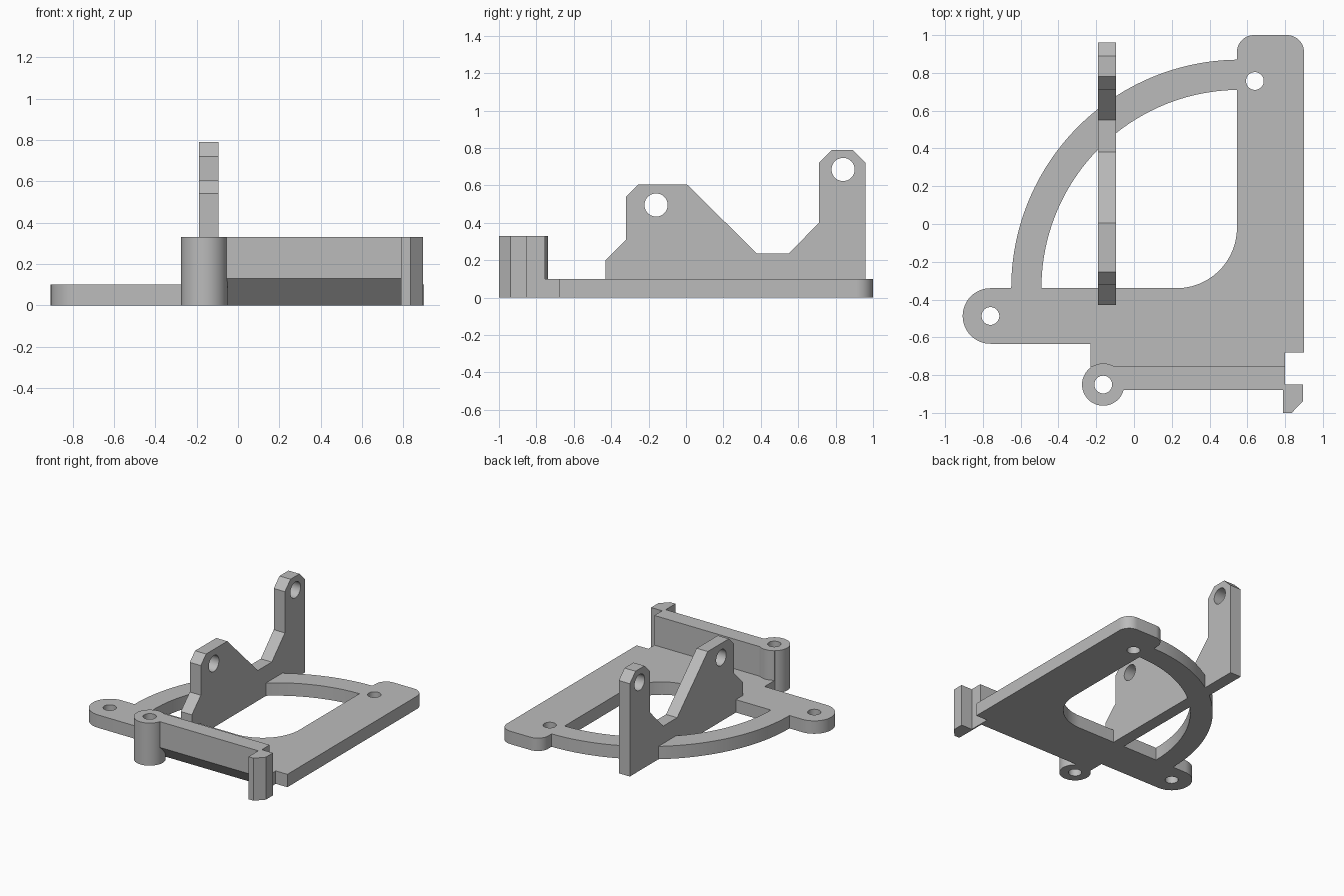
import bpy, bmesh, math
from mathutils import Matrix

cube = bpy.data.objects.get("Cube")
if cube:
    bpy.data.objects.remove(cube, do_unlink=True)

# Single plain grey material
grey = bpy.data.materials.new("plain_grey")
grey.use_nodes = True
colour = (0.5, 0.5, 0.5, 1)
grey.diffuse_color = colour
grey.node_tree.nodes["Principled BSDF"].inputs["Base Color"].default_value = colour


def arc(cx, cy, r, start, end, steps=16):
    angles = [math.radians(start + (end - start) * i / steps) for i in range(steps + 1)]
    return [(cx + r * math.cos(a), cy + r * math.sin(a)) for a in angles]


def hole(cx, cy, r):
    return arc(cx, cy, r, 0, 360, 40)[:-1]


def extrude_profile(name, loops, low, high, sideways=False):
    """Fill an outline with holes and extrude it along z, or along x if sideways."""
    bm = bmesh.new()
    edges = []
    for loop in loops:
        verts = [bm.verts.new((u, v, low)) for u, v in loop]
        edges += [bm.edges.new((a, b)) for a, b in zip(verts, verts[1:] + verts[:1])]
    bmesh.ops.triangle_fill(bm, edges=edges, use_beauty=True, normal=(0, 0, 1))
    extruded = bmesh.ops.extrude_face_region(bm, geom=bm.faces[:], use_keep_orig=True)
    top = [g for g in extruded["geom"] if isinstance(g, bmesh.types.BMVert)]
    bmesh.ops.translate(bm, verts=top, vec=(0, 0, high - low))
    if sideways:
        turn = Matrix(((0, 0, 1), (1, 0, 0), (0, 1, 0))).to_4x4()
        bmesh.ops.transform(bm, matrix=turn, verts=bm.verts[:])
    bmesh.ops.recalc_face_normals(bm, faces=bm.faces[:])
    mesh = bpy.data.meshes.new(name)
    bm.to_mesh(mesh)
    bm.free()
    mesh.materials.append(grey)
    obj = bpy.data.objects.new(name, mesh)
    bpy.context.collection.objects.link(obj)
    bpy.ops.object.select_all(action="DESELECT")
    obj.select_set(True)
    bpy.context.view_layer.objects.active = obj
    bpy.ops.object.shade_smooth_by_angle(angle=math.radians(30))
    return obj


# Base plate with side strip, curved arm, rounded tab and large opening
outline = ([(0.9, -0.68)] + arc(0.81, 0.91, 0.09, 0, 90) + arc(0.635, 0.91, 0.09, 90, 180)
           + arc(0.56, -0.34, 1.21, 90.7, 180, 48) + arc(-0.76, -0.487, 0.147, 90, 270, 32)
           + [(-0.23, -0.635), (-0.23, -0.755), (0.8, -0.755), (0.8, -0.68)])
opening = arc(0.225, -0.02, 0.32, 360, 270, 24) + arc(0.56, -0.34, 1.05, 180, 90.8, 48)
extrude_profile("base_plate", [outline, opening, hole(0.64, 0.757, 0.047),
                               hole(-0.76, -0.487, 0.047)], 0, 0.1)

# Upright bracket with two pierced lugs
bracket = [(-0.43, 0), (-0.43, 0.2), (-0.32, 0.31), (-0.32, 0.54), (-0.255, 0.605),
           (0.005, 0.605), (0.38, 0.235), (0.55, 0.235), (0.71, 0.4), (0.71, 0.72),
           (0.78, 0.79), (0.89, 0.79), (0.96, 0.72), (0.96, 0)]
extrude_profile("upright_bracket", [bracket, hole(-0.16, 0.495, 0.062),
                                    hole(0.84, 0.685, 0.062)], -0.19, -0.095, True)

# Front wall with sloped underside, stopping inside the boss beside its bore
wall = [(-0.755, 0), (-0.88, 0.13), (-0.88, 0.33), (-0.755, 0.33)]
extrude_profile("front_wall", [wall], -0.1, 0.79, True)

# Short web joining the boss to the plate behind its bore
web = [(-0.23, -0.755), (-0.23, -0.79), (-0.09, -0.79), (-0.09, -0.755)]
extrude_profile("boss_web", [web], 0, 0.33)

# Round boss with a bore
boss = arc(-0.163, -0.85, 0.112, 0, 360, 48)[:-1]
extrude_profile("boss", [boss, hole(-0.163, -0.85, 0.047)], 0, 0.33)

# Hooked end of the wall, with its thin closing strip
hook = [(0.79, -0.755), (0.79, -1), (0.835, -1), (0.895, -0.937),
        (0.895, -0.85), (0.8, -0.85), (0.8, -0.755)]
extrude_profile("wall_hook", [hook], 0, 0.33)
